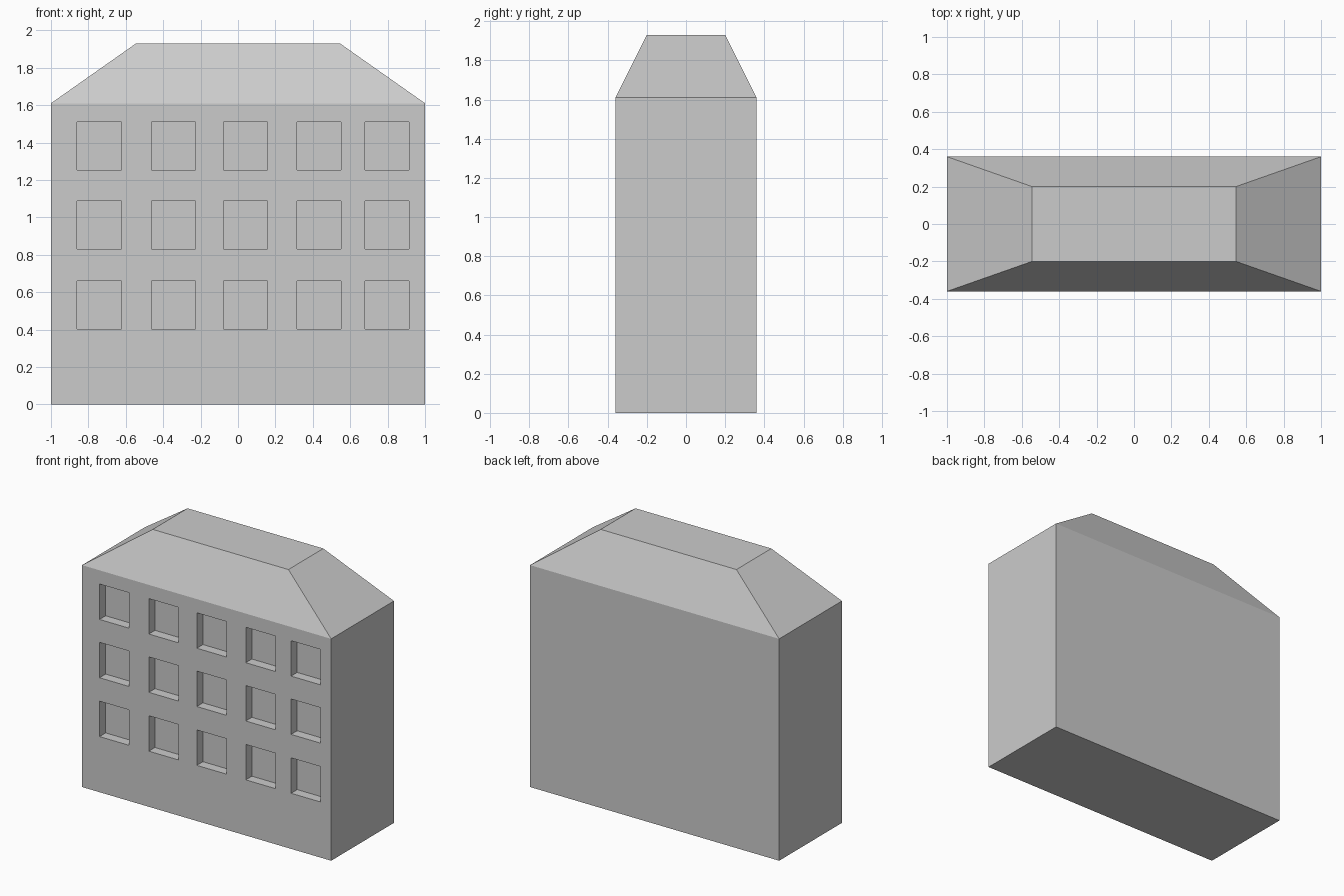
import bpy, bmesh
from mathutils import Matrix, Vector

if "Cube" in bpy.data.objects:
    bpy.data.objects.remove(bpy.data.objects["Cube"])

HALF_X, HALF_Y = 1.0, 0.36
EAVE, TOP = 1.61, 1.93
TOP_X, TOP_Y = 0.545, 0.20
WIN_W, WIN_H, WIN_D = 0.237, 0.257, 0.07
WIN_X = (-0.741, -0.345, 0.04, 0.433, 0.797)   # window column centres
WIN_Z = (0.532, 0.959, 1.382)                  # window row centres


def add_box(bm, centre, size):
    m = Matrix.Translation(centre) @ Matrix.Diagonal((*size, 1))
    return bmesh.ops.create_cube(bm, size=1, matrix=m)["verts"]


def remove_cap(bm, z):
    """Delete the horizontal face at height z (hidden where parts join)."""
    caps = [f for f in bm.faces if all(abs(v.co.z - z) < 1e-4 for v in f.verts)]
    bmesh.ops.delete(bm, geom=caps, context='FACES_ONLY')


def make_object(name, bm):
    mesh = bpy.data.meshes.new(name)
    bm.to_mesh(mesh)
    bm.free()
    obj = bpy.data.objects.new(name, mesh)
    bpy.context.collection.objects.link(obj)
    return obj


# Walls: one solid block
bm = bmesh.new()
add_box(bm, (0, 0, EAVE / 2), (2 * HALF_X, 2 * HALF_Y, EAVE))
walls = make_object("walls", bm)

# Window recesses: grid of cutters on the front wall
bm = bmesh.new()
for x in WIN_X:
    for z in WIN_Z:
        add_box(bm, (x, -HALF_Y, z), (WIN_W, 2 * WIN_D, WIN_H))
cutter = make_object("window_cutters", bm)
cutter.hide_render = True

mod = walls.modifiers.new("windows", 'BOOLEAN')
mod.operation, mod.solver, mod.object = 'DIFFERENCE', 'EXACT', cutter
bpy.context.view_layer.objects.active = walls
bpy.ops.object.modifier_apply(modifier=mod.name)
bpy.data.objects.remove(cutter)

# Open the wall top under the roof
bm = bmesh.new()
bm.from_mesh(walls.data)
remove_cap(bm, EAVE)
bm.to_mesh(walls.data)
bm.free()

# Hipped roof with a flat top
bm = bmesh.new()
for v in add_box(bm, (0, 0, (EAVE + TOP) / 2), (2 * HALF_X, 2 * HALF_Y, TOP - EAVE)):
    if v.co.z > EAVE + 0.01:
        v.co = Vector((TOP_X if v.co.x > 0 else -TOP_X,
                       TOP_Y if v.co.y > 0 else -TOP_Y, TOP))
remove_cap(bm, EAVE)
make_object("roof", bm)
